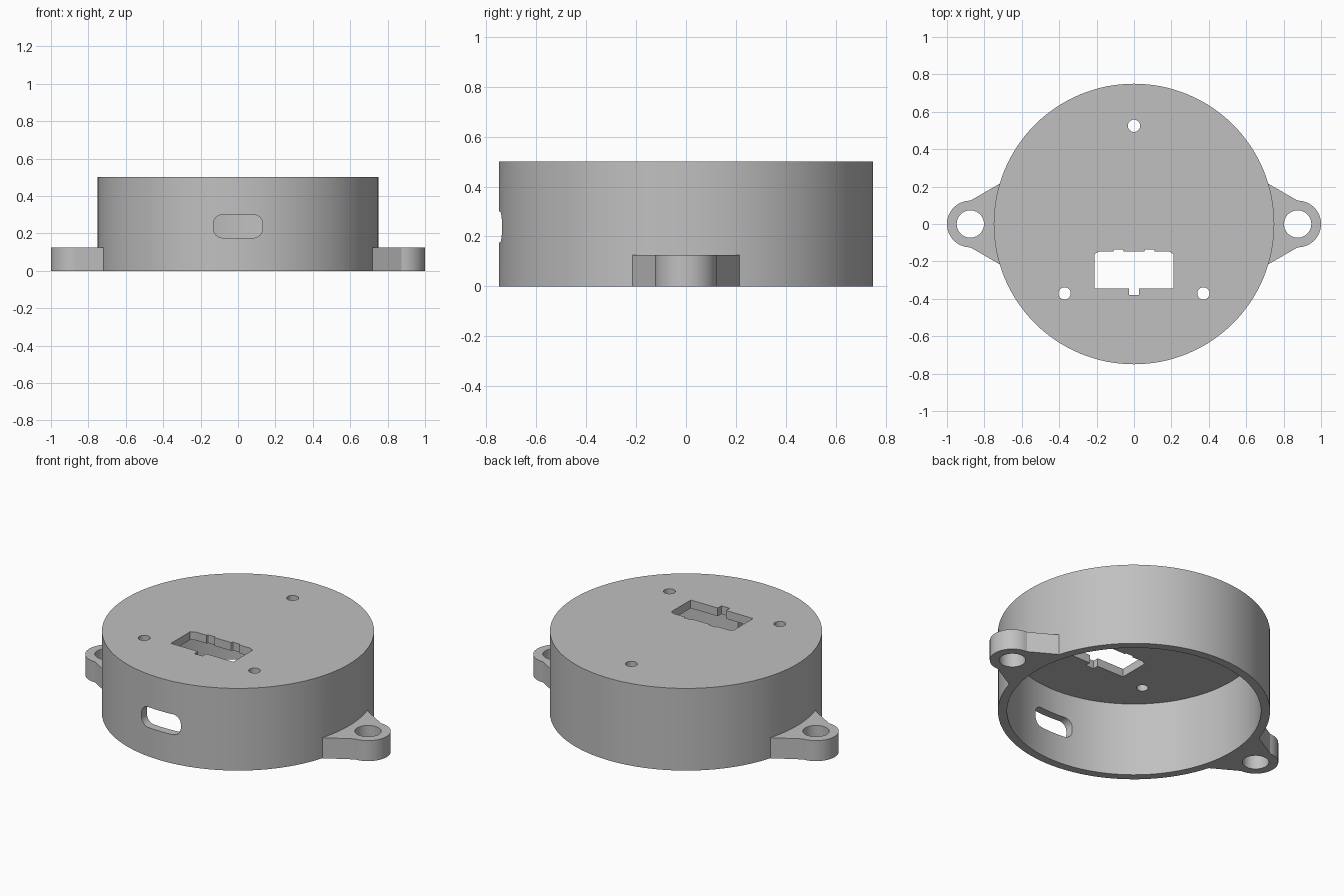
import bpy, bmesh
from math import sin, cos, pi, radians
from mathutils import Matrix

cube = bpy.data.objects.get("Cube")
if cube:
    bpy.data.objects.remove(cube, do_unlink=True)

grey = bpy.data.materials.new("plain grey")
grey.use_nodes = True
colour = (0.53, 0.53, 0.53, 1)
grey.diffuse_color = colour
grey.node_tree.nodes["Principled BSDF"].inputs["Base Color"].default_value = colour


def arc(cx, cy, r, start, end, steps):
    """Points along an arc, angles in degrees."""
    angles = [radians(start + (end - start) * i / steps) for i in range(steps + 1)]
    return [(cx + r * cos(a), cy + r * sin(a)) for a in angles]


def circle(cx, cy, r, steps):
    return arc(cx, cy, r, 0, 360, steps)[:-1]


def prism(name, outline, low, high):
    """Extrude a flat outline from low to high."""
    bm = bmesh.new()
    face = bm.faces.new([bm.verts.new((x, y, low)) for x, y in outline])
    new = bmesh.ops.extrude_face_region(bm, geom=[face])["geom"]
    top = [v for v in new if isinstance(v, bmesh.types.BMVert)]
    bmesh.ops.translate(bm, verts=top, vec=(0, 0, high - low))
    bmesh.ops.recalc_face_normals(bm, faces=bm.faces)
    mesh = bpy.data.meshes.new(name)
    bm.to_mesh(mesh)
    bm.free()
    mesh.materials.append(grey)
    obj = bpy.data.objects.new(name, mesh)
    bpy.context.collection.objects.link(obj)
    return obj


def combine(target, tool, operation):
    """Apply a boolean and discard the tool."""
    mod = target.modifiers.new(operation, "BOOLEAN")
    mod.operation, mod.solver, mod.object = operation, "EXACT", tool
    bpy.ops.object.select_all(action="DESELECT")
    bpy.context.view_layer.objects.active = target
    target.select_set(True)
    bpy.ops.object.modifier_apply(modifier=mod.name)
    bpy.data.objects.remove(tool, do_unlink=True)


RADIUS, INNER, HEIGHT, CEILING = 0.75, 0.70, 0.5, 0.45
EAR_X, EAR_R, EAR_HEIGHT = 0.875, 0.125, 0.125

# Round body with the two mounting ears
housing = prism("housing", circle(0, 0, RADIUS, 128), 0, HEIGHT)
for side in (1, -1):
    outline = [(0.6, -0.215), (0.719, -0.215)]
    outline += arc(EAR_X, 0, EAR_R, -90, 90, 24)
    outline += [(0.719, 0.215), (0.6, 0.215)]
    ear = prism("ear", [(side * x, y) for x, y in outline], 0, EAR_HEIGHT)
    combine(housing, ear, "UNION")

# Hollow interior, open at the bottom
combine(housing, prism("cavity", circle(0, 0, INNER, 128), -0.1, CEILING), "DIFFERENCE")

# Bolt holes in the ears
for side in (1, -1):
    hole = prism("bolt_hole", circle(side * EAR_X, 0, 0.073, 40), -0.1, 0.3)
    combine(housing, hole, "DIFFERENCE")

# Screw holes in the top plate
for angle in (90, 225, 315):
    a = radians(angle)
    hole = prism("screw_hole", circle(0.525 * cos(a), 0.525 * sin(a), 0.033, 24), 0.4, 0.6)
    combine(housing, hole, "DIFFERENCE")

# Connector opening: notch at the front, two small tabs at the back
half = [(0.028, -0.38), (0.028, -0.345), (0.21, -0.345), (0.21, -0.16),
        (0.185, -0.146), (0.11, -0.146), (0.105, -0.136), (0.06, -0.136), (0.055, -0.146)]
opening = half + [(-x, y) for x, y in reversed(half)]
combine(housing, prism("connector_opening", opening, 0.4, 0.6), "DIFFERENCE")

# Rounded cable slot through the front wall
slot = []
for sx, sy, start in ((1, 1, 0), (-1, 1, 90), (-1, -1, 180), (1, -1, 270)):
    slot += arc(sx * 0.082, sy * 0.012, 0.05, start, start + 90, 10)
cutter = prism("cable_slot", slot, 0.5, 0.9)
cutter.data.transform(Matrix.Translation((0, 0, 0.238)) @ Matrix.Rotation(pi / 2, 4, "X"))
combine(housing, cutter, "DIFFERENCE")

# Smooth curved walls, keep the rims crisp
bpy.ops.object.select_all(action="DESELECT")
housing.select_set(True)
bpy.context.view_layer.objects.active = housing
bpy.ops.object.shade_smooth_by_angle(angle=radians(25))
